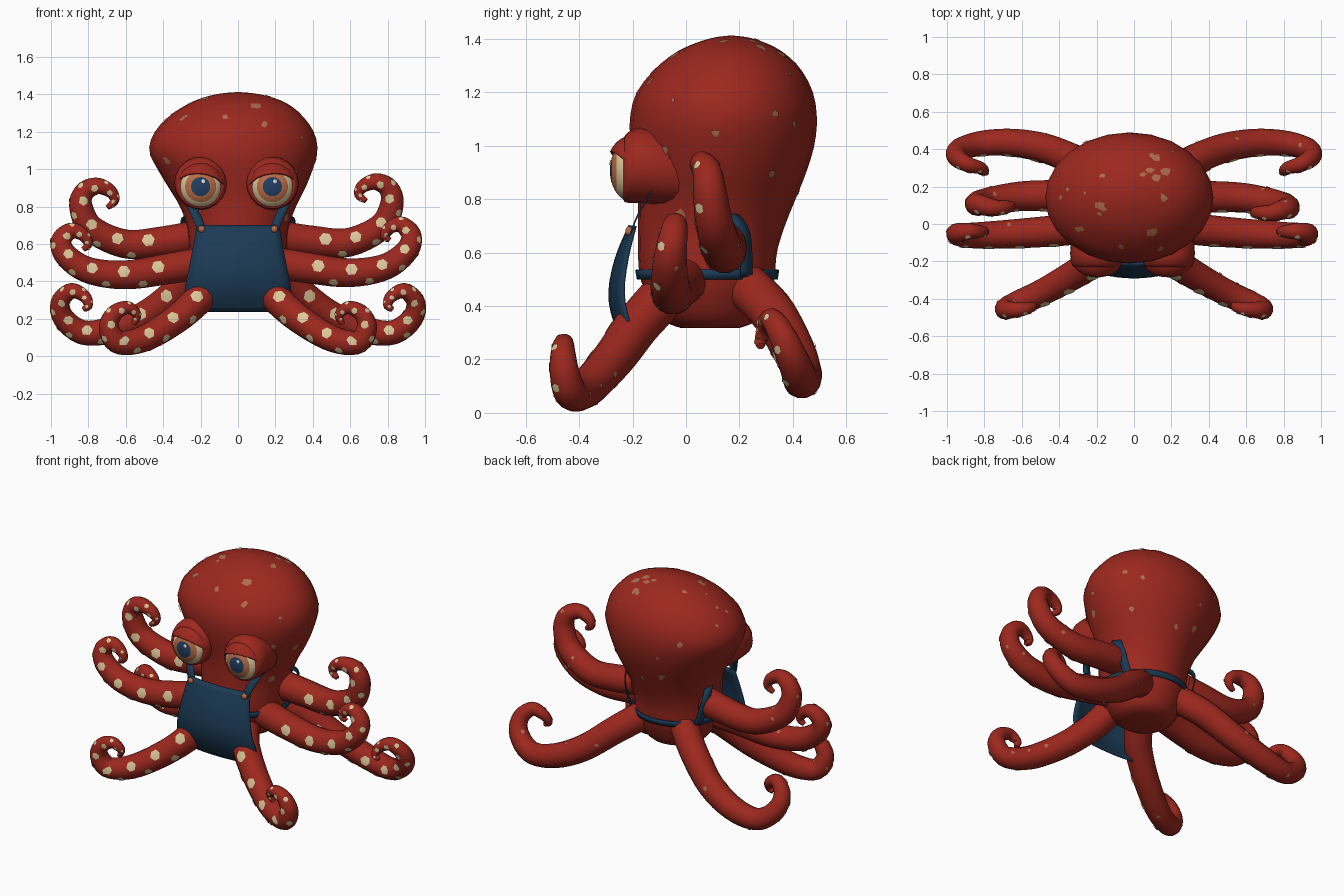
import bpy, bmesh, math, random
from mathutils import Vector, Matrix

random.seed(4)
if "Cube" in bpy.data.objects:
    bpy.data.objects.remove(bpy.data.objects["Cube"])


def material(name, *rgb):
    m = bpy.data.materials.new(name)
    m.use_nodes = True
    m.diffuse_color = (*rgb, 1)
    m.node_tree.nodes["Principled BSDF"].inputs["Base Color"].default_value = (*rgb, 1)
    return m


RED = material("red skin", 0.33, 0.021, 0.013)
CREAM = material("cream", 0.72, 0.57, 0.32)
TAN = material("tan spot", 0.42, 0.15, 0.075)
IRIS = material("copper", 0.48, 0.15, 0.065)
BLUE = material("navy cloth", 0.011, 0.042, 0.09)
PUPIL = material("blue pupil", 0.015, 0.05, 0.125)
GLINT = material("pale glint", 0.75, 0.8, 0.8)


def finish(name, bm, mats, solid=0, recalc=True):
    if recalc:
        bmesh.ops.recalc_face_normals(bm, faces=bm.faces[:])
    mesh = bpy.data.meshes.new(name)
    bm.to_mesh(mesh)
    bm.free()
    for m in mats:
        mesh.materials.append(m)
    ob = bpy.data.objects.new(name, mesh)
    bpy.context.collection.objects.link(ob)
    if solid:
        mod = ob.modifiers.new("thickness", "SOLIDIFY")
        mod.thickness, mod.offset = solid, 0
    bpy.ops.object.select_all(action="DESELECT")
    bpy.context.view_layer.objects.active = ob
    ob.select_set(True)
    bpy.ops.object.shade_smooth_by_angle(angle=math.radians(50))
    return ob


def spline(points, u):
    """Smooth value at u (0..1) through rows of numbers."""
    n = len(points) - 1
    f = min(max(u, 0), 1) * n
    i = min(int(f), n - 1)
    t = f - i
    a, b, c, d = (points[min(max(k, 0), n)] for k in range(i - 1, i + 3))
    return [q + 0.5 * t * (r - p + t * (2 * p - 5 * q + 4 * r - s + t * (3 * (q - r) + s - p)))
            for p, q, r, s in zip(a, b, c, d)]


def loft(name, surf, rings, sides, mats, start=0, end=1, caps=True, solid=0):
    bm = bmesh.new()
    rows = [[bm.verts.new(surf(start + (end - start) * i / rings, math.tau * j / sides))
             for j in range(sides)] for i in range(rings + 1)]
    for a, b in zip(rows, rows[1:]):
        for j in range(sides):
            k = (j + 1) % sides
            bm.faces.new((a[j], a[k], b[k], b[j]))
    if caps:
        bm.faces.new(rows[0])
        bm.faces.new(rows[-1])
    return finish(name, bm, mats, solid)


def sheet(name, rows, mats, solid):
    bm = bmesh.new()
    grid = [[bm.verts.new(p) for p in row] for row in rows]
    for a, b in zip(grid, grid[1:]):
        for j in range(len(a) - 1):
            bm.faces.new((a[j], a[j + 1], b[j + 1], b[j]))
    return finish(name, bm, mats, solid)


def band(name, path, across, steps=12):
    across = Vector(across)
    centres = [Vector(spline(path, i / steps)) for i in range(steps + 1)]
    return sheet(name, [[c - across, c + across] for c in centres], [BLUE], 0.006)


def patch(bm, surf, u, ang, size, wobble=0):
    """Six-sided plate that hugs a surface."""
    c, e = surf(u, ang, 0.004), 0.01
    along, around = surf(u + e, ang) - surf(u - e, ang), surf(u, ang + e) - surf(u, ang - e)
    outward = c - surf(u, ang, -0.02)
    du, da = (2 * e * size / max(v.length, 1e-4) for v in (along, around))
    rim = []
    for k in range(6):
        s, a = 1 + random.uniform(-wobble, wobble), math.tau * k / 6
        rim.append(bm.verts.new(surf(u + du * s * math.cos(a), ang + da * s * math.sin(a), 0.003)))
    hub = bm.verts.new(c)
    for k in range(6):
        f = bm.faces.new((hub, rim[k], rim[(k + 1) % 6]))
        f.normal_update()
        if f.normal.dot(outward) < 0:
            f.normal_flip()


# Head and body: height, half width, middle y, half depth, middle x
BODY = [(0.318, 0.12, 0.09, 0.11, 0), (0.34, 0.175, 0.09, 0.165, 0), (0.4, 0.22, 0.085, 0.21, 0),
        (0.5, 0.26, 0.08, 0.25, 0), (0.6, 0.265, 0.08, 0.26, 0), (0.7, 0.275, 0.095, 0.275, 0),
        (0.8, 0.31, 0.115, 0.295, 0), (0.9, 0.365, 0.13, 0.32, -0.005),
        (1, 0.415, 0.137, 0.343, -0.015), (1.1, 0.45, 0.14, 0.35, -0.025),
        (1.2, 0.425, 0.145, 0.33, -0.02), (1.29, 0.35, 0.157, 0.27, -0.01),
        (1.35, 0.265, 0.163, 0.2, 0), (1.385, 0.18, 0.168, 0.13, 0),
        (1.405, 0.09, 0.17, 0.065, 0), (1.412, 0.01, 0.17, 0.01, 0)]


def body_surf(u, ang, out=0):
    z, w, y, d, x = spline(BODY, u)
    lift = out * max(0, u * 3 - 2)
    return Vector((x + (w + out) * math.cos(ang), y + (d + out) * math.sin(ang), z + lift))


loft("head_and_body", body_surf, 36, 24, [RED])
loft("belt", lambda u, a: body_surf(u, a, 0.01), 1, 32, [BLUE], 3 / 15, 3.36 / 15, False, 0.008)

spots = bmesh.new()
for _ in range(42):
    patch(spots, body_surf, random.uniform(0.33, 0.9), random.uniform(0, math.tau),
          random.uniform(0.009, 0.028), 0.4)

# Tentacles, drawn for one side and mirrored: left lift, left reach, right setback, path
TENTACLES = {
    "upper": (0.035, 0.98, 0.04, [(0.25, 0.135, 0.635), (0.4, 0.145, 0.612), (0.6, 0.14, 0.6),
              (0.78, 0.11, 0.68), (0.84, 0.09, 0.8), (0.82, 0.08, 0.88), (0.75, 0.06, 0.91),
              (0.68, 0.06, 0.88), (0.66, 0.06, 0.83), (0.7, 0.05, 0.795)]),
    "middle": (0.05, 0.98, 0, [(0.18, 0, 0.5), (0.36, -0.03, 0.47), (0.6, -0.05, 0.435),
               (0.8, -0.06, 0.46), (0.92, -0.06, 0.54), (0.945, -0.05, 0.62),
               (0.89, -0.04, 0.67), (0.83, -0.04, 0.65), (0.8, -0.04, 0.6), (0.83, -0.04, 0.57)]),
    "back": (0, 1, 0, [(0.14, 0.22, 0.48), (0.28, 0.32, 0.38), (0.46, 0.4, 0.24),
             (0.65, 0.435, 0.15), (0.82, 0.43, 0.125), (0.93, 0.4, 0.2), (0.95, 0.36, 0.29),
             (0.89, 0.32, 0.35), (0.82, 0.3, 0.32), (0.8, 0.28, 0.27), (0.83, 0.28, 0.25)]),
    "front": (0, 1, 0, [(0.12, -0.1, 0.42), (0.185, -0.18, 0.33), (0.32, -0.27, 0.205),
              (0.5, -0.37, 0.095), (0.64, -0.43, 0.075), (0.69, -0.455, 0.155),
              (0.66, -0.46, 0.23), (0.59, -0.455, 0.26), (0.54, -0.44, 0.22), (0.56, -0.43, 0.17)]),
}


def radius(u):
    return 0.088 * (1 - 0.85 * min(max(u, 0), 1) ** 1.4)


def tentacle_surf(path):
    def surf(u, ang, out=0):
        u = min(max(u, 0.005), 0.995)
        c = Vector(spline(path, u))
        t = (Vector(spline(path, u + 0.005)) - Vector(spline(path, u - 0.005))).normalized()
        front = Vector((0, -1, 0))
        n = (front - t * front.dot(t)).normalized()
        return c + (radius(u) + out) * (n * math.cos(ang) + t.cross(n) * math.sin(ang))
    return surf


suckers = bmesh.new()
for label, (lift, reach, setback, pts) in TENTACLES.items():
    n = len(pts) - 1
    paths = {"left": [(x * reach, y, z + lift * i / n) for i, (x, y, z) in enumerate(pts)],
             "right": [(-x, y + setback * i / n, z) for i, (x, y, z) in enumerate(pts)]}
    for side, path in paths.items():
        sign = 1 if side == "left" else -1
        surf = tentacle_surf(path)
        loft(f"{label}_{side}_tentacle", surf, 44, 14, [RED])
        # Staggered rows of suckers on the front: large above, small below
        gap, row, last = 0, -1, Vector(spline(path, 0.1))
        for i in range(20, 192):
            u = i / 200
            here = Vector(spline(path, u))
            gap, last = gap + (here - last).length, here
            if gap > 1.1 * radius(u):
                patch(suckers, surf, u, sign * (0.28 + 0.52 * row), radius(u) * (0.38 - 0.05 * row))
                gap, row = 0, -row
        for _ in range(3):
            patch(spots, surf, random.uniform(0.15, 0.6), random.uniform(1.8, 4.5), 0.012, 0.35)
finish("suckers", suckers, [CREAM], recalc=False)
finish("skin_spots", spots, [TAN], recalc=False)


# Eyes
def ball(centre, scale):
    bm = bmesh.new()
    m = (Matrix.Translation(centre) @ Matrix.Diagonal((*scale, 1))
         @ Matrix.Rotation(math.pi / 2, 4, "X"))
    bmesh.ops.create_uvsphere(bm, u_segments=24, v_segments=28, radius=1, matrix=m)
    return bm


# Socket: y, radius, height
SOCKET = [(-0.233, 0.112, 0.907), (-0.222, 0.13, 0.917), (-0.17, 0.141, 0.926),
          (-0.08, 0.135, 0.915), (0, 0.11, 0.89), (0.05, 0.08, 0.87)]

for side, sign in (("left", 1), ("right", -1)):
    x = sign * 0.192 - 0.008

    def socket_surf(u, ang):
        y, r, z = spline(SOCKET, u)
        return Vector((x + r * math.cos(ang), y, z + r * math.sin(ang)))

    loft(f"{side}_eye_socket", socket_surf, 14, 20, [RED])
    c = Vector((x, -0.2, 0.907))
    eye = ball(c, (0.118, 0.085, 0.118))
    for f in eye.faces:
        d = f.calc_center_median() - c
        off = math.hypot(d.x, d.z)
        f.material_index = 0 if off < 0.051 else 1 if off < 0.081 else 2
    finish(f"{side}_eyeball", eye, [PUPIL, IRIS, CREAM])
    lid = ball(c, (0.126, 0.094, 0.126))
    bmesh.ops.bisect_plane(lid, geom=lid.verts[:] + lid.edges[:] + lid.faces[:], plane_co=c,
                           plane_no=(-sign * 0.08, 0.63, 0.72), clear_inner=True)
    finish(f"{side}_eyelid", lid, [RED], 0.012)
    finish(f"{side}_eye_glint", ball(c + Vector((0.014, -0.081, 0.027)), (0.012, 0.005, 0.012)), [GLINT])

    # Apron straps and buttons
    band(f"{side}_front_strap", [(sign * 0.19, -0.205, 0.67), (sign * 0.215, -0.185, 0.73),
                                 (sign * 0.26, -0.13, 0.83)], (0.026, 0, 0))
    band(f"{side}_back_strap", [(sign * 0.24, 0.225, 0.51), (sign * 0.27, 0.225, 0.59),
                                (sign * 0.292, 0.215, 0.68), (sign * 0.285, 0.175, 0.74),
                                (sign * 0.24, 0.11, 0.755)], (-sign * 0.014, 0.022, 0))
    finish(f"{side}_button", ball((sign * 0.195, -0.213, 0.68), (0.018, 0.014, 0.018)), [IRIS])

# Apron: height, half width, middle y, edge setback
APRON = [(0.7, 0.22, -0.21, 0.02), (0.58, 0.24, -0.26, 0.04), (0.45, 0.265, -0.285, 0.05),
         (0.34, 0.285, -0.265, 0.05), (0.24, 0.27, -0.21, 0.03)]
apron_rows = []
for i in range(13):
    z, w, y, back = spline(APRON, i / 12)
    apron_rows.append([(w * j / 6, y + back * (j / 6) ** 2, z) for j in range(-6, 7)])
sheet("apron", apron_rows, [BLUE], 0.012)
